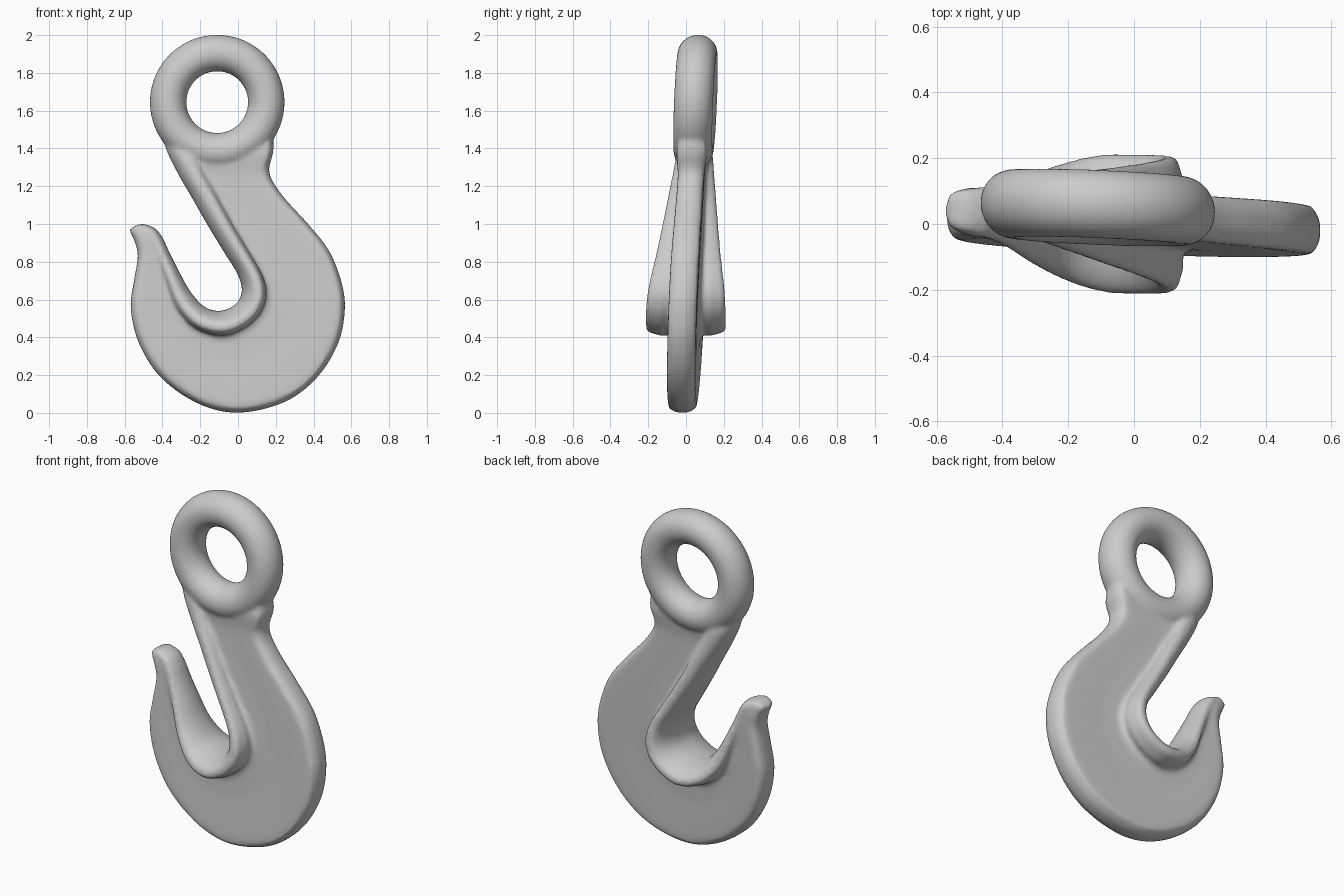
import bpy, bmesh
from math import sin, cos, pi
from mathutils import Vector

if "Cube" in bpy.data.objects:
    bpy.data.objects.remove(bpy.data.objects["Cube"])


def spline(rows, n):
    """Catmull-Rom interpolation through rows of numbers, n steps per span."""
    out = []
    last = len(rows) - 1
    for i in range(last):
        a, b, c, d = (Vector(rows[min(max(j, 0), last)]) for j in (i - 1, i, i + 1, i + 2))
        for k in range(n):
            t = k / n
            out.append(0.5 * (2 * b + (c - a) * t + (2 * a - 5 * b + 4 * c - d) * t * t
                              + (3 * b - a - 3 * c + d) * t ** 3))
    out.append(Vector(rows[last]))
    return out


def lean(x, y, z):
    """The forging leans slightly out of the vertical plane."""
    return (x, y - 0.02 + 0.04 * z - 0.04 * x, z)


def loft(bm, rings, closed=False):
    vs = [[bm.verts.new(lean(*p)) for p in r] for r in rings]
    n = len(vs[0])
    pairs = list(zip(vs, vs[1:]))
    if closed:
        pairs.append((vs[-1], vs[0]))
    for a, b in pairs:
        for i in range(n):
            j = (i + 1) % n
            bm.faces.new((a[i], a[j], b[j], b[i]))
    if not closed:
        bm.faces.new(vs[0])
        bm.faces.new(vs[-1])


# Throat edge and matching outer edge (x, z), from neck round to tip
inner = [(-.40, 1.46), (-.375, 1.38), (-.315, 1.26), (-.245, 1.14), (-.165, 1.0),
         (-.08, .86), (-.005, .74), (.02, .66), (.01, .605), (-.02, .57), (-.06, .548),
         (-.10, .54), (-.15, .548), (-.20, .58), (-.26, .655), (-.32, .765),
         (-.365, .855), (-.40, .93), (-.44, .978), (-.50, 1.0), (-.53, .997)]
outer = [(.185, 1.46), (.185, 1.38), (.165, 1.27), (.235, 1.15), (.37, 1.0),
         (.48, .86), (.545, .70), (.565, .55), (.53, .37), (.42, .19), (.25, .06),
         (.01, .002), (-.20, .045), (-.40, .18), (-.52, .36), (-.567, .55),
         (-.55, .70), (-.53, .82), (-.54, .89), (-.57, .96), (-.572, .975)]
# Rib half width, rib depth factor, plate half thickness
sizes = [(.06, 1, .06), (.092, 1, .08), (.11, 1, .07), (.127, 1, .07), (.147, 1, .072),
         (.168, 1, .074), (.19, 1, .075), (.204, 1, .075), (.21, 1, .075), (.212, 1, .075),
         (.212, 1, .075), (.21, 1, .075), (.195, .95, .075), (.168, .9, .075),
         (.135, .8, .075), (.108, .6, .075), (.09, .5, .075), (.08, .45, .075),
         (.075, .35, .072), (.06, .25, .058), (.035, .15, .033)]

# Hook body: plate with a wide rib lining the throat
bm = bmesh.new()
rings = []
for x0, z0, x1, z1, w, k, t in spline([a + b + c for a, b, c in zip(inner, outer, sizes)], 5):
    L = ((x1 - x0) ** 2 + (z1 - z0) ** 2) ** 0.5
    e = min(.06, .35 * L)
    half = [(0, 0), (.006 * k, .35 * w), (.03 * k, .72 * w), (.06 * k, .94 * w), (.09 * k, w),
            (.115 * k, t + .9 * (w - t)), (.135 * k, t + .4 * (w - t)), (.16 * k, t),
            (L - e, t), (L - .3 * e, .8 * t), (L, .35 * t), (L, 0)]
    half = spline(half, 3)
    full = list(half) + [Vector((s, -y)) for s, y in half[-2:0:-1]]
    rings.append([(x0 + (x1 - x0) * s / L, y, z0 + (z1 - z0) * s / L) for s, y in full])
loft(bm, rings)

# Eye ring
rings = []
for i in range(72):
    a = 2 * pi * i / 72
    ring = []
    for j in range(32):
        b = 2 * pi * j / 32
        r = .26 + .097 * cos(b)
        ring.append((-.11 + r * cos(a), .104 * sin(b), 1.645 + r * sin(a)))
    rings.append(ring)
loft(bm, rings, closed=True)
bmesh.ops.recalc_face_normals(bm, faces=bm.faces)

mesh = bpy.data.meshes.new("eye_hook")
bm.to_mesh(mesh)
bm.free()
hook = bpy.data.objects.new("eye_hook", mesh)
bpy.context.collection.objects.link(hook)

# Fuse eye and body into one smooth forging
fuse = hook.modifiers.new("fuse", 'REMESH')
fuse.mode = 'VOXEL'
fuse.voxel_size = 0.011
fuse.use_smooth_shade = True
soft = hook.modifiers.new("soften", 'SMOOTH')
soft.factor = 0.5
soft.iterations = 8
